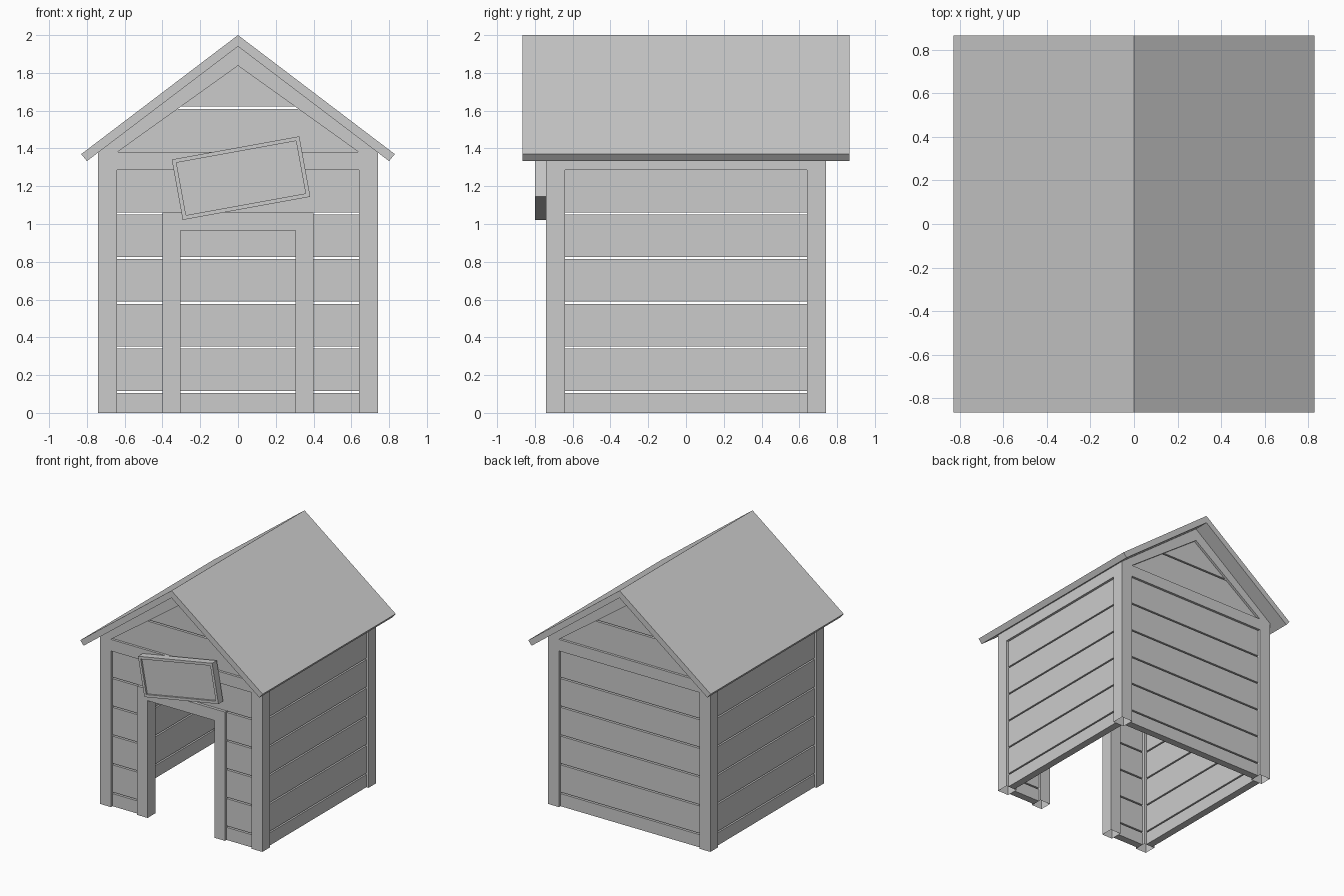
import bpy, bmesh, math

if "Cube" in bpy.data.objects:
    bpy.data.objects.remove(bpy.data.objects["Cube"])

OUT, INN = 0.74, 0.64          # outer and inner faces of the framing
P_OUT, P_IN = 0.72, 0.66       # plank faces, recessed from the framing
GAP = 0.006


def prism(name, pts, y0, y1, mirror=(False, False), open_bottom=False):
    """Extrude an x-z profile from y0 to y1, optionally mirrored in x / y."""
    bm = bmesh.new()
    face = bm.faces.new([bm.verts.new((x, y0, z)) for x, z in pts])
    ext = bmesh.ops.extrude_face_region(bm, geom=[face], use_keep_orig=True)
    for v in ext["geom"]:
        if isinstance(v, bmesh.types.BMVert):
            v.co.y = y1
    bmesh.ops.recalc_face_normals(bm, faces=bm.faces)
    if open_bottom:
        low = [f for f in bm.faces if all(v.co.z < 1e-4 for v in f.verts)]
        bmesh.ops.delete(bm, geom=low, context="FACES_ONLY")
    me = bpy.data.meshes.new(name)
    bm.to_mesh(me)
    bm.free()
    ob = bpy.data.objects.new(name, me)
    bpy.context.collection.objects.link(ob)
    if any(mirror):
        m = ob.modifiers.new("Mirror", "MIRROR")
        m.use_axis = (mirror[0], mirror[1], False)
        m.use_mirror_merge = False
    return ob


def rect(x0, x1, z0, z1):
    return [(x0, z0), (x1, z0), (x1, z1), (x0, z1)]


X, Y, XY = (True, False), (False, True), (True, True)

# Roof
prism("roof", [(-0.83, 1.37), (0, 2), (0.83, 1.37), (0.80, 1.333), (0, 1.94), (-0.80, 1.333)],
      -0.865, 0.865)

# Framing: posts, beams and gable rafters
prism("corner_post", [(INN, 0), (OUT, 0), (OUT, 1.38), (INN, 1.38)], -OUT, -INN, XY, True)
prism("end_beam", rect(-INN, INN, 1.285, 1.38), -OUT, -INN, Y)
prism("side_beam", [(INN, 1.285), (OUT, 1.285), (OUT, 1.38), (INN, 1.455)], -INN, INN, X)
prism("gable_rafter", [(OUT, 1.38), (0, 1.94), (0, 1.838), (INN, 1.38)], -OUT, -INN, XY)

# Door frame
prism("door_jamb", rect(0.305, 0.40, 0, 1.06), -OUT, -INN, X, True)
prism("door_lintel", rect(-0.305, 0.305, 0.965, 1.06), -OUT, -INN)

# Wall planks
seams = [0.11 + 0.2365 * i for i in range(5)]
lows = [0] + [s + GAP for s in seams]
highs = [s - GAP for s in seams] + [1.285]
for i, (lo, hi) in enumerate(zip(lows, highs)):
    prism(f"side_plank_{i}", rect(P_IN, P_OUT, lo, hi), -INN, INN, X)
    prism(f"back_plank_{i}", rect(-INN, INN, lo, hi), P_IN, P_OUT)
    if i < 5:
        prism(f"front_plank_{i}", rect(0.40, INN, lo, hi), -P_OUT, -P_IN, X)
    else:
        prism(f"front_plank_{i}", rect(-INN, INN, lo, hi), -P_OUT, -P_IN)


# Gable planks
def gable_x(z):
    return INN * (1.838 - z) / (1.838 - 1.38)


a, b = 1.615 - GAP, 1.615 + GAP
prism("gable_plank_lower", [(-INN, 1.38), (INN, 1.38), (gable_x(a), a), (-gable_x(a), a)],
      -P_OUT, -P_IN, Y)
prism("gable_plank_upper", [(-gable_x(b), b), (gable_x(b), b), (0, 1.838)], -P_OUT, -P_IN, Y)

# Tilted blank sign with a raised rim
sign = prism("sign", rect(-0.343, 0.343, -0.1625, 0.1625), -0.03, 0.03)
bm = bmesh.new()
bm.from_mesh(sign.data)
bm.faces.ensure_lookup_table()
front = min(bm.faces, key=lambda f: f.calc_center_median().y)
bmesh.ops.inset_region(bm, faces=[front], thickness=0.03)
rim = bmesh.ops.extrude_face_region(bm, geom=[front])
bmesh.ops.translate(bm, vec=(0, 0.015, 0),
                    verts=[v for v in rim["geom"] if isinstance(v, bmesh.types.BMVert)])
if front.is_valid:
    bmesh.ops.delete(bm, geom=[front], context="FACES_ONLY")
bm.to_mesh(sign.data)
bm.free()
sign.location = (0.016, -0.77, 1.243)
sign.rotation_euler = (0, math.radians(-10.3), 0)
